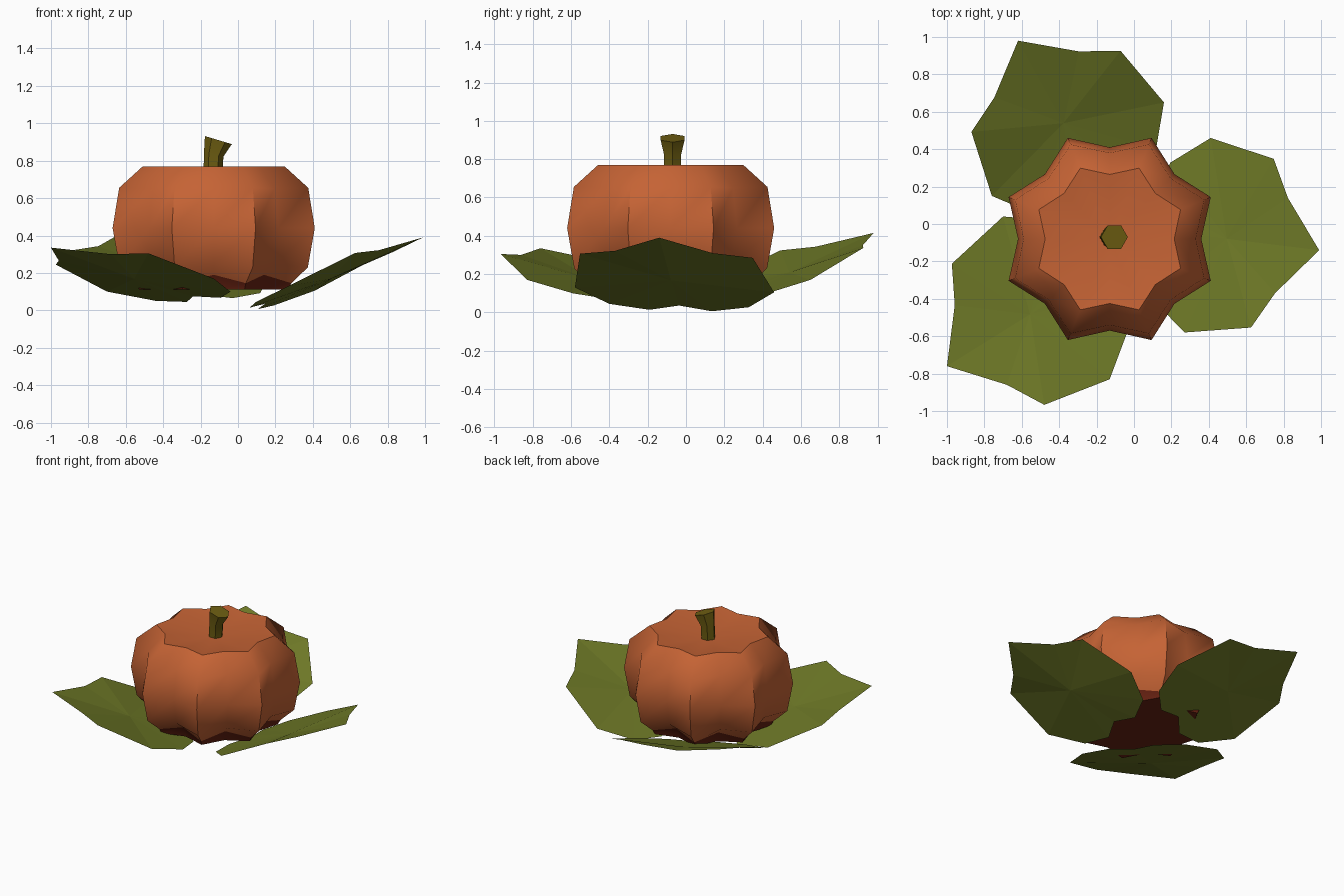
import bpy, bmesh, math
from mathutils import Vector

old = bpy.data.objects.get("Cube")
if old:
    bpy.data.objects.remove(old, do_unlink=True)


def material(name, rgb):
    m = bpy.data.materials.new(name)
    m.use_nodes = True
    m.diffuse_color = (*rgb, 1)
    m.node_tree.nodes["Principled BSDF"].inputs["Base Color"].default_value = (*rgb, 1)
    return m


orange = material("orange skin", (0.56, 0.125, 0.035))
brown = material("dark underside", (0.14, 0.016, 0.006))
green = material("leaf green", (0.155, 0.19, 0.02))
olive = material("stem olive", (0.16, 0.115, 0.006))


def finish(name, bm, mats, angle=None):
    mesh = bpy.data.meshes.new(name)
    bm.to_mesh(mesh)
    bm.free()
    obj = bpy.data.objects.new(name, mesh)
    bpy.context.collection.objects.link(obj)
    for m in mats:
        mesh.materials.append(m)
    if angle:
        bpy.ops.object.select_all(action="DESELECT")
        obj.select_set(True)
        bpy.context.view_layer.objects.active = obj
        bpy.ops.object.shade_smooth_by_angle(angle=math.radians(angle))
    return obj


def bridge(bm, a, b):
    n = len(a)
    return [bm.faces.new((a[i], a[(i + 1) % n], b[(i + 1) % n], b[i])) for i in range(n)]


def fan(bm, ring, point):
    tip = bm.verts.new(point)
    n = len(ring)
    return [bm.faces.new((ring[i], ring[(i + 1) % n], tip)) for i in range(n)]


CX, CY = -0.13, -0.08

# Ribbed body: each ring alternates groove and lobe (radius, height)
rings = [((0.35, 0.11), (0.43, 0.11)),
         ((0.38, 0.19), (0.45, 0.145)),
         ((0.46, 0.25), (0.545, 0.23)),
         ((0.49, 0.44), (0.585, 0.44)),
         ((0.46, 0.65), (0.547, 0.655)),
         ((0.345, 0.77), (0.41, 0.77))]
bm = bmesh.new()
loops = []
for pair in rings:
    loop = []
    for i in range(16):
        r, z = pair[i % 2]
        a = i * math.pi / 8
        loop.append(bm.verts.new((CX + r * math.cos(a), CY + r * math.sin(a), z)))
    loops.append(loop)
dark = fan(bm, loops[0], (CX, CY, 0.11))
for k in range(len(loops) - 1):
    band = bridge(bm, loops[k], loops[k + 1])
    if k == 0:
        dark += band
fan(bm, loops[-1], (CX, CY, 0.72))
for f in dark:
    f.material_index = 1
bmesh.ops.recalc_face_normals(bm, faces=bm.faces)
finish("pumpkin_body", bm, [orange, brown], 50)

# Six-sided stem, flaring and leaning: centre x, height, radius, tilt
bm = bmesh.new()
prev = None
for x, z, r, tilt in ((-0.135, 0.70, 0.05, 0), (-0.13, 0.83, 0.052, 0.15), (-0.105, 0.91, 0.072, 0.3)):
    loop = []
    for i in range(6):
        a = i * math.pi / 3
        dx, dy = r * math.cos(a), r * math.sin(a)
        loop.append(bm.verts.new((x + dx, CY + 0.01 + dy, z - dx * tilt)))
    if prev:
        bridge(bm, prev, loop)
    else:
        bm.faces.new(loop[::-1])
    prev = loop
bm.faces.new(prev)
bmesh.ops.recalc_face_normals(bm, faces=bm.faces)
finish("stem", bm, [olive], 45)

# Heart-shaped leaf: half outline as (toward own side, toward other side, lift)
half = [(0.40, -0.09, 0.01), (0.667, -0.20, 0.033), (1, 0, 0), (1, 0.30, 0), (0.855, 0.54, 0)]


def leaf(name, tip, left, right):
    tip, left, right = Vector(tip), Vector(left), Vector(right)
    bm = bmesh.new()

    def vert(u, v, lift):
        p = tip + u * (left - tip) + v * (right - tip)
        return bm.verts.new(p + Vector((0, 0, lift)))

    point, notch = vert(0, 0, 0), vert(0.65, 0.65, 0)
    rib = vert(0.38, 0.38, -0.015)
    for side in (0, 1):
        edge = [vert(v, u, h) if side else vert(u, v, h) for u, v, h in half]
        chain = [point] + edge + [notch]
        for a, b in zip(chain, chain[1:]):
            bm.faces.new((rib, b, a) if side else (rib, a, b))
    bmesh.ops.recalc_face_normals(bm, faces=bm.faces)
    if sum(f.normal.z for f in bm.faces) < 0:
        bmesh.ops.reverse_faces(bm, faces=bm.faces)
    finish(name, bm, [green])


leaf("left_leaf", (0.99, -0.14, 0.39), (0.41, 0.46, 0.105), (0.27, -0.58, 0.13))
leaf("back_leaf", (-0.62, 0.98, 0.415), (-0.76, 0.15, 0.155), (0.16, 0.65, 0.17))
leaf("front_right_leaf", (-1.0, -0.76, 0.335), (-0.13, -0.83, 0.17), (-0.70, 0.04, 0.10))
